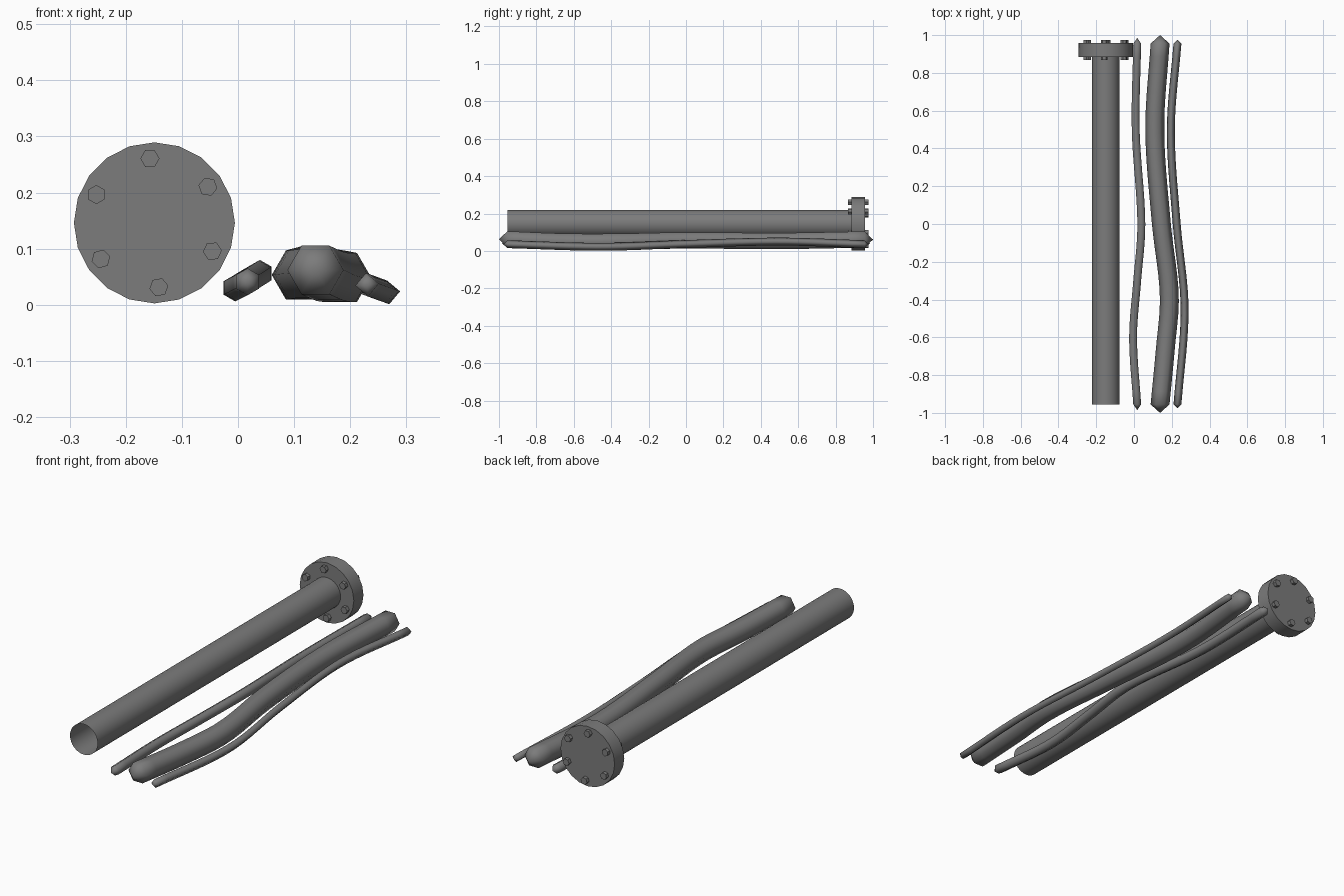
import bpy, bmesh, math
from mathutils import Vector

cube = bpy.data.objects.get("Cube")
if cube:
    bpy.data.objects.remove(cube, do_unlink=True)

grey = bpy.data.materials.new("dull grey metal")
grey.use_nodes = True
colour = (0.2, 0.2, 0.2, 1)
grey.diffuse_color = colour
grey.node_tree.nodes["Principled BSDF"].inputs["Base Color"].default_value = colour


def finish(name, bm, angle):
    """Turn a bmesh into a smooth-shaded object."""
    bmesh.ops.recalc_face_normals(bm, faces=bm.faces)
    mesh = bpy.data.meshes.new(name)
    bm.to_mesh(mesh)
    bm.free()
    mesh.materials.append(grey)
    obj = bpy.data.objects.new(name, mesh)
    bpy.context.collection.objects.link(obj)
    bpy.ops.object.select_all(action="DESELECT")
    obj.select_set(True)
    bpy.context.view_layer.objects.active = obj
    bpy.ops.object.shade_smooth_by_angle(angle=math.radians(angle))
    return obj


def ring(bm, x, y, z, radius, sides, phase=0):
    """Ring of vertices facing along y."""
    return [bm.verts.new((x + radius * math.cos(a), y, z + radius * math.sin(a)))
            for a in (math.radians(phase) + math.tau * i / sides for i in range(sides))]


def bridge(bm, a, b):
    for i in range(len(a)):
        j = (i + 1) % len(a)
        bm.faces.new((a[i], a[j], b[j], b[i]))


def cylinder(name, x, z, y0, y1, radius, sides, phase=0, capped=True):
    bm = bmesh.new()
    a = ring(bm, x, y0, z, radius, sides, phase)
    b = ring(bm, x, y1, z, radius, sides, phase)
    bridge(bm, a, b)
    if capped:
        bm.faces.new(a)
        bm.faces.new(b)
    return finish(name, bm, 35)


def spline(keys, y):
    """Smooth path through (y, x, z) keys."""
    i = max(k for k in range(len(keys) - 1) if keys[k][0] <= y + 1e-6)
    p1, p2 = Vector(keys[i]), Vector(keys[i + 1])

    def slope(k):
        a, b = keys[max(k - 1, 0)], keys[min(k + 1, len(keys) - 1)]
        return (Vector(b) - Vector(a)) / (b[0] - a[0])

    h = p2.x - p1.x
    t = (y - p1.x) / h
    p = (p1 * (2 * t**3 - 3 * t**2 + 1) + slope(i) * h * (t**3 - 2 * t**2 + t)
         + p2 * (3 * t**2 - 2 * t**3) + slope(i + 1) * h * (t**3 - t**2))
    return p.y, p.z


def cable(name, keys, radius, sides, phase, tip, steps=28):
    """Wavy faceted cable with a pointed cap on both ends."""
    bm = bmesh.new()
    start, end = keys[0][0], keys[-1][0]
    rings = []
    for i in range(steps + 1):
        y = start + (end - start) * i / steps
        x, z = spline(keys, y)
        rings.append(ring(bm, x, y, z, radius, sides, phase))
    for a, b in zip(rings, rings[1:]):
        bridge(bm, a, b)
    for loop, key, y in ((rings[0], keys[0], -tip), (rings[-1], keys[-1], tip)):
        point = bm.verts.new((key[1], y, key[2]))
        for i in range(sides):
            bm.faces.new((loop[i], loop[(i + 1) % sides], point))
    return finish(name, bm, 95)


# Open thin-walled pipe with a bolted end flange
CX, CZ = -0.149, 0.146
cylinder("pipe", CX, CZ, -0.955, 0.886, 0.073, 32, capped=False)
cylinder("flange", CX, CZ, 0.885, 0.958, 0.1435, 20)
for i, spin in enumerate((-10, 0, 30, 15, 10, 5)):
    a = math.radians(34 + 60 * i)
    cylinder(f"flange_bolt_{i + 1}", CX + 0.115 * math.cos(a), CZ + 0.115 * math.sin(a),
             0.867, 0.975, 0.017, 6, spin)

# Loose cables beside the pipe, keys are (y, x, z)
cable("thick_cable", [(-0.955, 0.138, 0.062), (-0.66, 0.166, 0.05), (-0.38, 0.187, 0.049),
                      (0, 0.145, 0.056), (0.5, 0.11, 0.053), (0.955, 0.138, 0.061)],
      0.05, 6, 0, 1.0)
cable("inner_thin_cable", [(-0.955, 0.017, 0.041), (-0.6, -0.005, 0.03), (-0.3, 0.017, 0.042),
                           (0, 0.039, 0.056), (0.5, 0.009, 0.038), (0.955, 0.017, 0.041)],
      0.024, 6, 30, 0.985)
cable("outer_thin_cable", [(-0.955, 0.23, 0.036), (-0.45, 0.268, 0.022), (0, 0.226, 0.037),
                           (0.5, 0.195, 0.05), (0.955, 0.23, 0.036)],
      0.021, 4, 5, 0.975)
